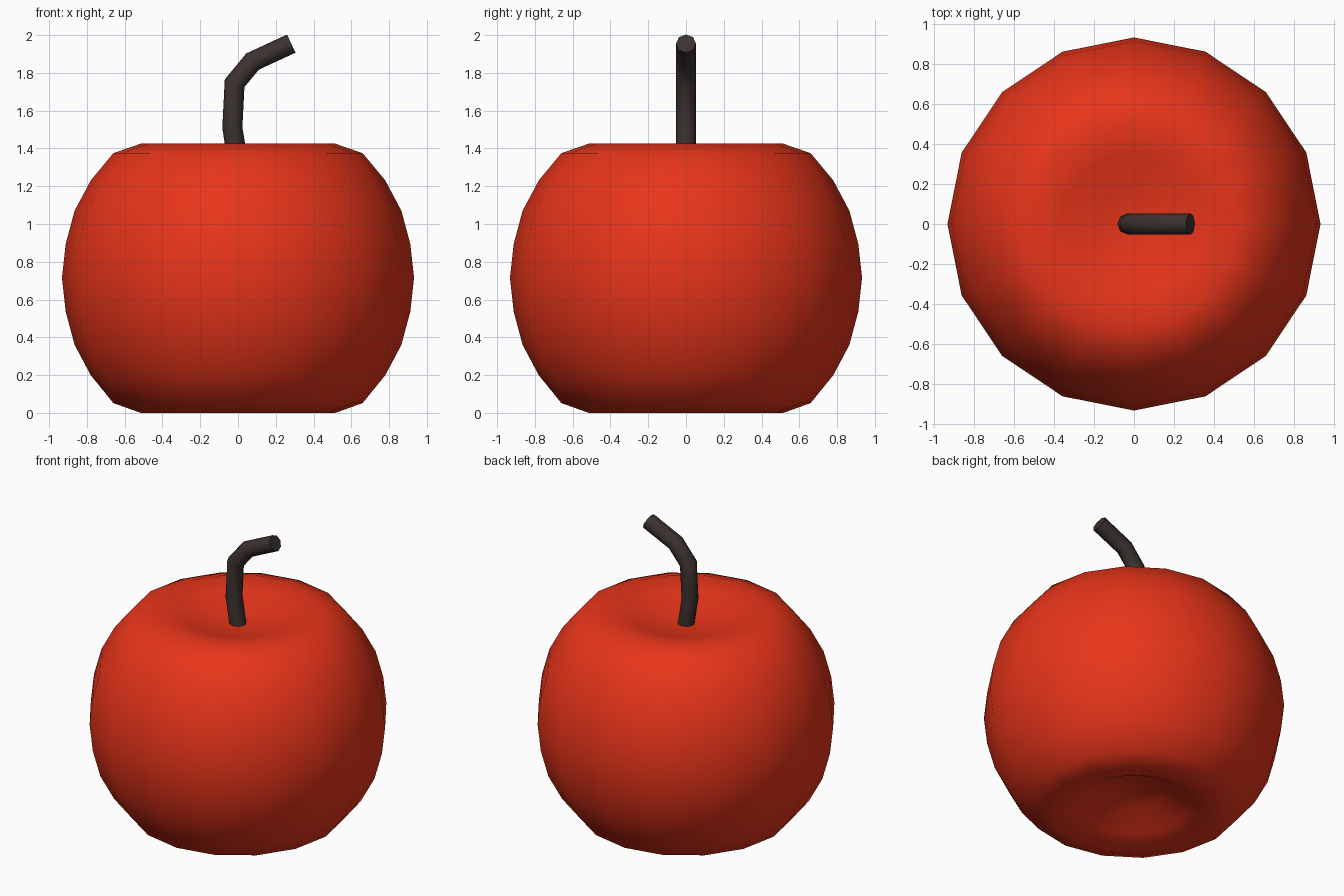
import bpy, bmesh, math
from mathutils import Vector

if "Cube" in bpy.data.objects:
    bpy.data.objects.remove(bpy.data.objects["Cube"])


def material(name, color):
    m = bpy.data.materials.new(name)
    m.diffuse_color = color
    m.use_nodes = True
    m.node_tree.nodes["Principled BSDF"].inputs["Base Color"].default_value = m.diffuse_color
    return m


def loft(name, rings, mat, smooth_angle):
    """Bridge rings of points; a one-point ring closes to a pole."""
    bm = bmesh.new()
    rows = [[bm.verts.new(p) for p in ring] for ring in rings]
    n = max(len(r) for r in rows)
    for a, b in zip(rows, rows[1:]):
        for i in range(n):
            j = (i + 1) % n
            quad = [a[i % len(a)], a[j % len(a)], b[j % len(b)], b[i % len(b)]]
            bm.faces.new(list(dict.fromkeys(quad)))
    for row in (rows[0], rows[-1]):
        if len(row) > 1:
            bm.faces.new(row)
    bmesh.ops.recalc_face_normals(bm, faces=bm.faces)
    mesh = bpy.data.meshes.new(name)
    bm.to_mesh(mesh)
    bm.free()
    mesh.materials.append(mat)
    ob = bpy.data.objects.new(name, mesh)
    bpy.context.collection.objects.link(ob)
    bpy.ops.object.select_all(action='DESELECT')
    bpy.context.view_layer.objects.active = ob
    ob.select_set(True)
    bpy.ops.object.shade_smooth_by_angle(angle=math.radians(smooth_angle))
    return ob


# Fruit: 16-sided lathe, dented at the top and more deeply underneath
profile = [(0, 0.17), (0.19, 0.145), (0.36, 0.055), (0.515, 0.0), (0.66, 0.052),
           (0.78, 0.20), (0.865, 0.36), (0.912, 0.535), (0.932, 0.715),
           (0.912, 0.895), (0.865, 1.07), (0.78, 1.23), (0.66, 1.375),
           (0.515, 1.425), (0.35, 1.395), (0.18, 1.345), (0, 1.33)]
SIDES = 16
rings = []
for r, z in profile:
    count = SIDES if r else 1
    rings.append([(r * math.cos(math.tau * i / SIDES),
                   r * math.sin(math.tau * i / SIDES), z) for i in range(count)])
loft("fruit", rings, material("red_skin", (0.80, 0.035, 0.01, 1)), 80)

# Stem: 8-sided mitred tube along a bent path
path = [Vector((x, 0, z)) for x, z in
        [(0.0, 1.325), (-0.03, 1.51), (-0.018, 1.745), (0.077, 1.86), (0.282, 1.955)]]
RADIUS = 0.053
side = Vector((0, 1, 0))
rings = []
for k, p in enumerate(path):
    d_in = (p - path[max(k - 1, 0)]).normalized()
    d_out = (path[min(k + 1, len(path) - 1)] - p).normalized()
    tangent = (d_in + d_out).normalized()
    stretch = 1 / tangent.dot(d_out if k == 0 else d_in)
    across = tangent.cross(side) * stretch
    rings.append([p + RADIUS * (across * math.cos(math.tau * i / 8)
                                + side * math.sin(math.tau * i / 8)) for i in range(8)])
loft("stem", rings, material("dark_bark", (0.045, 0.032, 0.028, 1)), 50)
